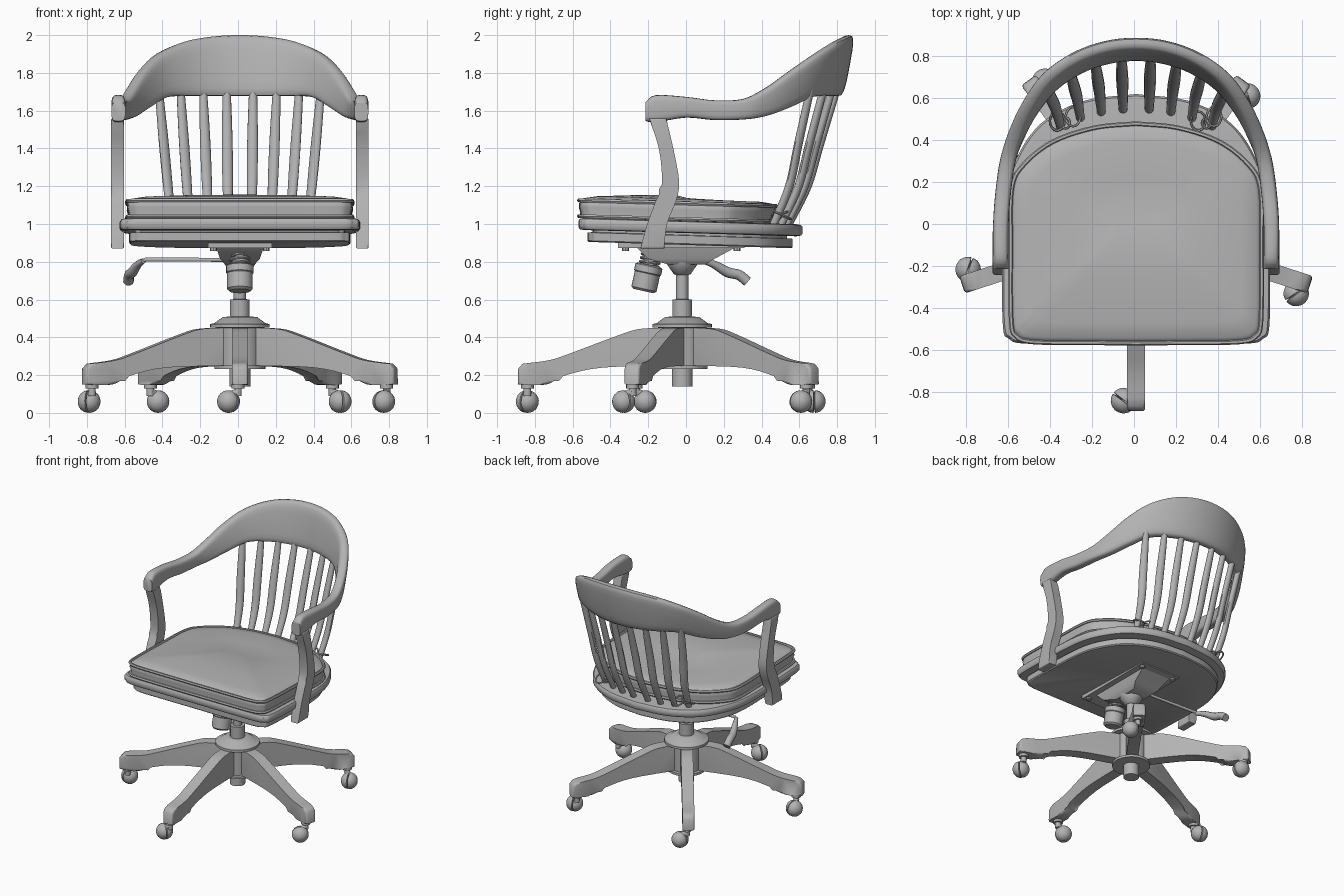
import bpy, bmesh, math
from mathutils import Vector, Matrix

if "Cube" in bpy.data.objects:
    bpy.data.objects.remove(bpy.data.objects["Cube"])

grey = bpy.data.materials.new("satin grey")
grey.diffuse_color = (0.45, 0.45, 0.45, 1)
grey.use_nodes = True
grey.node_tree.nodes["Principled BSDF"].inputs["Base Color"].default_value = grey.diffuse_color
CX, CY = 0.01, -0.02          # centre of the chair, centre of the column
COL = (CX, CY, 0)


def finish(name, bm, angle=40):
    bmesh.ops.recalc_face_normals(bm, faces=bm.faces)
    me = bpy.data.meshes.new(name)
    bm.to_mesh(me)
    bm.free()
    me.materials.append(grey)
    me.shade_smooth()
    me.set_sharp_from_angle(angle=math.radians(angle))
    ob = bpy.data.objects.new(name, me)
    bpy.context.collection.objects.link(ob)
    return ob


def loft(name, rings, angle=40, closed=False):
    """Skin a list of equal-length point rings, capping the ends."""
    bm = bmesh.new()
    vs = [[bm.verts.new(p) for p in r] for r in rings]
    n = len(vs[0])
    pairs = list(zip(vs, vs[1:])) + ([(vs[-1], vs[0])] if closed else [])
    for a, b in pairs:
        for i in range(n):
            bm.faces.new((a[i], a[(i + 1) % n], b[(i + 1) % n], b[i]))
    if not closed:
        bm.faces.new(vs[0])
        bm.faces.new(vs[-1])
    return finish(name, bm, angle)


def circle(r, z, n=24):
    return [Vector((r * math.cos(t), r * math.sin(t), z))
            for t in (2 * math.pi * i / n for i in range(n))]


def lathe(name, profile, at=(0, 0, 0), axis=(0, 0, 1), n=24):
    m = Matrix.Translation(at) @ Vector((0, 0, 1)).rotation_difference(Vector(axis)).to_matrix().to_4x4()
    return loft(name, [[m @ p for p in circle(r, z, n)] for r, z in profile])


def spline(pts, k=6):
    """Catmull-Rom samples through points of any dimension."""
    pts = [Vector(p) for p in pts]
    p = [2 * pts[0] - pts[1]] + pts + [2 * pts[-1] - pts[-2]]
    out = []
    for i in range(1, len(p) - 2):
        for s in range(k):
            t = s / k
            a, b, c, d = p[i - 1:i + 3]
            out.append(0.5 * (2 * b + (c - a) * t + (2 * a - 5 * b + 4 * c - d) * t * t
                              + (3 * b - a - 3 * c + d) * t ** 3))
    return out + [pts[-1]]


def tube(name, pts, radii, n=10, closed=False):
    """Round tube along points; radii is a number or one per point."""
    pts = [Vector(p) for p in pts]
    if not isinstance(radii, (list, tuple)):
        radii = [radii] * len(pts)
    rings = []
    for i, p in enumerate(pts):
        if closed:
            t = pts[(i + 1) % len(pts)] - pts[i - 1]
        else:
            t = pts[min(i + 1, len(pts) - 1)] - pts[max(i - 1, 0)]
        ref = Vector((0, 0, 1)) if abs(t.normalized().z) < 0.9 else Vector((0, 1, 0))
        u = t.cross(ref).normalized()
        v = u.cross(t).normalized()
        rings.append([p + radii[i] * (u * c.x + v * c.y) for c in circle(1, 0, n)])
    return loft(name, rings, closed=closed)


def prism(name, outline, axis, lo, hi, bevel=0.0):
    """Extrude a 2D outline along axis 0 (x) or 1 (y), with rounded edges."""
    bm = bmesh.new()
    ends = []
    for d in (lo, hi):
        ends.append([bm.verts.new((d, a, b) if axis == 0 else (a, d, b)) for a, b in outline])
        bm.faces.new(ends[-1])
    n = len(outline)
    rim = []
    for i in range(n):
        j = (i + 1) % n
        bm.faces.new((ends[0][i], ends[0][j], ends[1][j], ends[1][i]))
        rim += [bm.edges.get((e[i], e[j])) for e in ends]
    if bevel:
        bmesh.ops.bevel(bm, geom=rim, offset=bevel, segments=3, affect='EDGES', profile=0.5)
    return finish(name, bm)


# Five-star base: carved legs with casters
top = spline([(0.04, 0.45), (0.22, 0.445), (0.34, 0.41), (0.58, 0.32), (0.70, 0.28), (0.845, 0.26)], 4)
low = spline([(0.87, 0.15), (0.72, 0.15), (0.63, 0.195), (0.42, 0.24), (0.04, 0.25)], 4)
leg_outline = [tuple(p) for p in top] + [(0.868, 0.235)] + [tuple(p) for p in low]
for i in range(5):
    turn = Matrix.Translation(COL) @ Matrix.Rotation(math.radians(-90 + 72 * i), 4, 'Z')
    parts = [prism("base_leg", leg_outline, 1, -0.043, 0.043, 0.015),
             lathe("caster_stem", [(0.02, 0.09), (0.02, 0.13), (0.034, 0.13), (0.034, 0.152)], (0.82, -0.01, 0), n=14),
             tube("caster_fork", [(0.82, -0.01, 0.11), (0.82, -0.06, 0.09)], 0.022)]
    for s in (-1, 1):     # two domed wheels per caster
        dome = [(0.06 * math.cos(a), 0.004 + 0.056 * math.sin(a)) for a in (math.pi / 2 * k / 7 for k in range(7))]
        parts.append(lathe("caster_wheel", [(0.04, 0.0)] + dome + [(0.006, 0.06)],
                           (0.82, -0.06, 0.06), (s * 0.8, -0.6 * s, 0), 18))
    for ob in parts:
        ob.data.transform(turn)

# Hub and gas column
lathe("hub", [(0.055, 0.14), (0.055, 0.232), (0.135, 0.232), (0.135, 0.25), (0.113, 0.252), (0.113, 0.45),
              (0.158, 0.452), (0.158, 0.47), (0.135, 0.475), (0.09, 0.508), (0.052, 0.51), (0.052, 0.6),
              (0.033, 0.602), (0.033, 0.73), (0.045, 0.735), (0.09, 0.80), (0.09, 0.84)], COL, n=32)

# Tilt mechanism under the seat
def rect(x, y0, y1, z):
    return [Vector((CX + sx * x, y, z)) for sx, y in ((-1, y0), (1, y0), (1, y1), (-1, y1))]
loft("mechanism_plate", [rect(0.17, -0.36, 0.31, 0.872), rect(0.17, -0.36, 0.31, 0.91)])
loft("mechanism_housing", [rect(0.075, -0.09, 0.10, 0.785), rect(0.105, -0.2, 0.15, 0.815),
                           rect(0.125, -0.26, 0.26, 0.875)])
for x in (-0.14, 0.14):
    for y in (-0.32, 0.27):
        lathe("mechanism_bolt", [(0.018, 0.858), (0.018, 0.88)], (CX + x, y, 0), n=8)

# Tension knob with its spring
axis = Vector((0, 0.22, 1)).normalized()
knob_at = Vector((CX, -0.225, 0.645))
lathe("tension_knob", [(0.055, 0), (0.068, 0.012), (0.068, 0.095), (0.073, 0.10), (0.073, 0.135), (0.06, 0.142)], knob_at, axis)
lathe("spring_rod", [(0.04, 0.13), (0.04, 0.24)], knob_at, axis, 14)
tilt = Matrix.Translation(knob_at) @ Vector((0, 0, 1)).rotation_difference(axis).to_matrix().to_4x4()
coil = [tilt @ Vector((0.05 * math.cos(t), 0.05 * math.sin(t), 0.135 + 0.0033 * t))
        for t in (math.pi / 8 * k for k in range(72))]
tube("tension_spring", coil, 0.008, 6)

# Height lever
tube("lever_rod", [(CX, 0.07, 0.81), (-0.49, 0.09, 0.812), (-0.51, 0.11, 0.80)], 0.011)
grip = spline([(-0.50, 0.09, 0.805), (-0.53, 0.15, 0.785), (-0.56, 0.22, 0.745), (-0.575, 0.28, 0.73), (-0.58, 0.325, 0.695)], 4)
tube("lever_grip", grip, [0.014 + 0.014 * min(1, k / 8) for k in range(len(grip))])

# Seat: stacked boards and cushion, all sloping slightly backwards
def outline(half, k=5):
    pts = spline(half, k)
    return [(p.x, p.y) for p in pts] + [(-p.x, p.y) for p in reversed(pts[1:-1])]

def layer(name, shape, profile, angle=40):
    return loft(name, [[Vector((CX + x * (1 - d / 0.6), y * (1 - d / 0.56), z - 0.028 * (y + 0.57)))
                        for x, y in shape] for d, z in profile], angle)

board = outline([(0, -0.57), (0.3, -0.57), (0.54, -0.568), (0.605, -0.545), (0.633, -0.49), (0.637, -0.2),
                 (0.625, 0.12), (0.57, 0.31), (0.45, 0.48), (0.25, 0.585), (0, 0.618)])
pad = outline([(0, -0.572), (0.3, -0.57), (0.5, -0.566), (0.575, -0.54), (0.6, -0.46), (0.602, -0.1),
               (0.597, 0.17), (0.54, 0.285), (0.4, 0.395), (0.2, 0.462), (0, 0.482)])
layer("seat_under_board", board, [(0.055, 0.905), (0.048, 0.912), (0.048, 0.955), (0.075, 0.957), (0.075, 0.975)])
layer("seat_board", board, [(0.03, 0.968), (0.008, 0.972), (0, 0.985), (0, 1.015), (0.008, 1.028), (0.03, 1.032)])
layer("seat_cushion", pad, [(0.03, 1.03), (0.008, 1.04), (0.012, 1.06), (0.004, 1.09), (0.008, 1.12),
                            (0.03, 1.137), (0.1, 1.147), (0.3, 1.153), (0.5, 1.155)], 60)
for z in (1.042, 1.125):
    tube("cushion_piping", [(CX + x * 0.99, y * 0.99, z - 0.028 * (y + 0.57)) for x, y in pad], 0.011, 6, True)

# Bent arm rail rising into the crest: x, y, bottom, top, outward lean
half_rail = [(0.643, -0.215, 1.545, 1.645, 0), (0.643, -0.16, 1.538, 1.682, 0), (0.643, 0, 1.563, 1.673, 0),
             (0.632, 0.15, 1.55, 1.655, 0), (0.61, 0.3, 1.553, 1.662, 0), (0.57, 0.42, 1.57, 1.72, 0.008),
             (0.505, 0.55, 1.615, 1.815, 0.016), (0.41, 0.675, 1.67, 1.905, 0.024),
             (0.28, 0.765, 1.677, 1.965, 0.028), (0.14, 0.815, 1.677, 1.992, 0.03)]
rail = half_rail + [(0, 0.83, 1.677, 2.0, 0.03)] + [(-s[0],) + s[1:] for s in reversed(half_rail)]
stations = spline([Vector(s) for s in rail], 4)
rings = []
for i, s in enumerate(stations):
    a, b = stations[max(i - 1, 0)], stations[min(i + 1, len(stations) - 1)]
    out = Vector((b[1] - a[1], a[0] - b[0], 0)).normalized()
    mid, h = (s[2] + s[3]) / 2, (s[3] - s[2]) / 2
    ring = []
    for c in circle(1, 0, 20):
        u = math.copysign(abs(c.x) ** 0.55, c.x)      # rounded-rectangle section
        v = math.copysign(abs(c.y) ** 0.55, c.y)
        ring.append(Vector((CX + s[0], s[1], mid + h * v)) + out * (0.037 * u + s[4] * v))
    rings.append(ring)
loft("arm_and_crest_rail", rings, 50)

# Curved arm posts
front = spline([(-0.242, 0.87), (-0.205, 1.0), (-0.165, 1.11), (-0.128, 1.21), (-0.142, 1.39), (-0.195, 1.56)], 4)
back = spline([(-0.105, 1.56), (-0.065, 1.39), (-0.037, 1.23), (-0.05, 1.13), (-0.1, 1.0), (-0.115, 0.87)], 4)
for s in (-1, 1):
    prism("arm_post", [tuple(p) for p in front + back], 0, CX + s * 0.614, CX + s * 0.682, 0.01)

# Eight fanned back slats
for bx, tx, bd, td in ((0.062, 0.07, 0, 0), (0.165, 0.195, 0.012, 0.025), (0.265, 0.315, 0.04, 0.07), (0.36, 0.43, 0.08, 0.14)):
    for s in (-1, 1):
        path = spline([(0, 0.545, 1.0), (0.3, 0.645, 1.2), (0.6, 0.71, 1.42), (1, 0.80, 1.72)], 5)
        rings = []
        for t, y, z in path:
            c = Vector((CX + s * (bx + (tx - bx) * t), y - bd - (td - bd) * t, z))
            turn = Matrix.Rotation(-s * bx * 1.7, 3, 'Z')
            w = 0.021 + 0.008 * math.sin(math.pi * t)
            rings.append([c + turn @ Vector((w * p.x, 0.019 * p.y, -0.008 * p.y)) for p in circle(1, 0, 12)])
        loft("back_slat", rings)

# Cushion ties knotted round the slats
for s in (-1, 1):
    for dx, dy, r in ((-0.04, 0.0, 0.035), (0.035, 0.02, 0.035), (0, -0.01, 0.02)):
        loop = [(CX + s * 0.335 + dx + r * math.cos(t), 0.49 + dy + r * 1.3 * math.sin(t), 1.045 + 0.02 * math.cos(t + dx * 40))
                for t in (math.pi / 8 * k for k in range(16))]
        tube("cushion_tie", loop, 0.006, 6, True)
